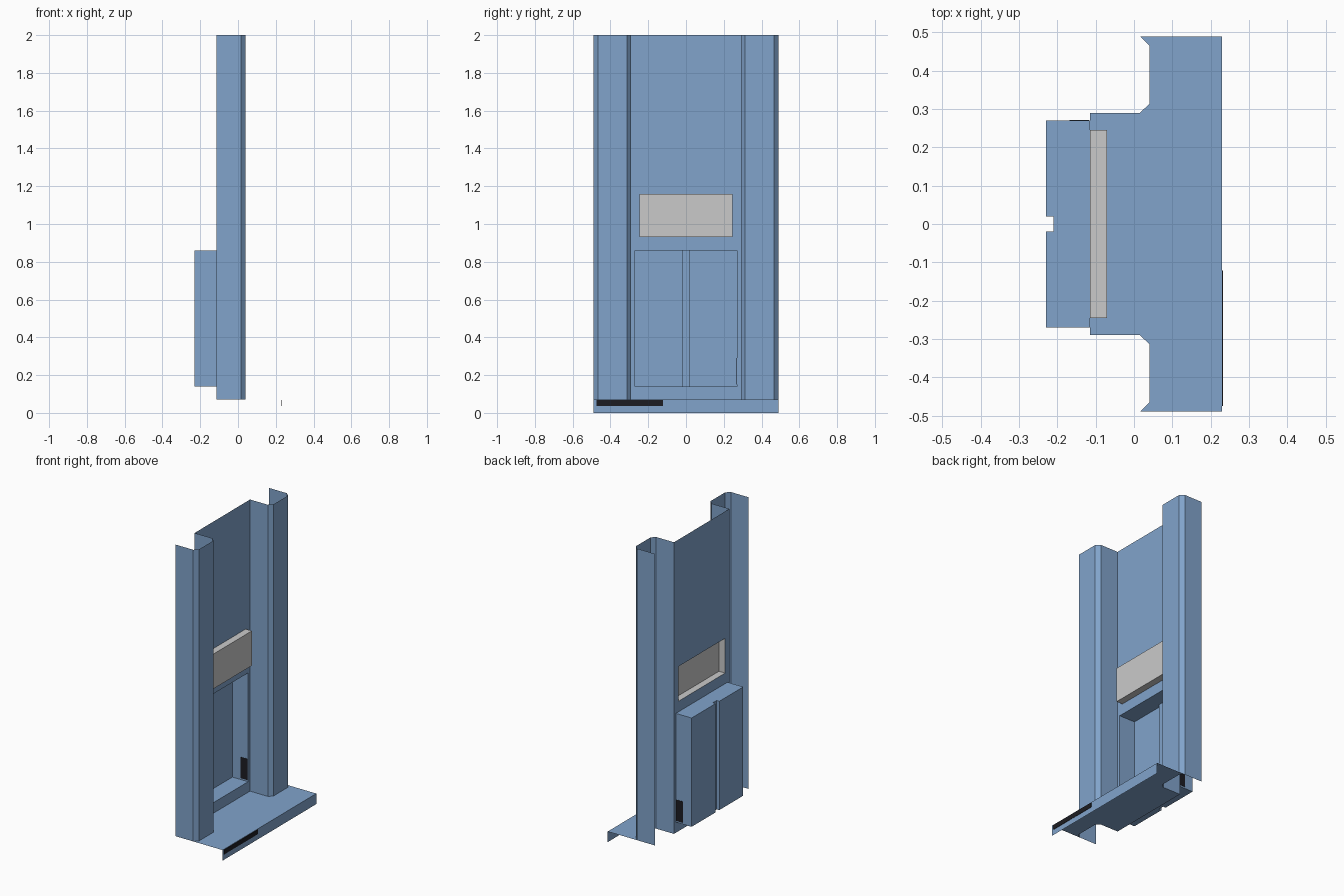
import bpy, bmesh

if "Cube" in bpy.data.objects:
    bpy.data.objects.remove(bpy.data.objects["Cube"])


def material(name, rgb):
    m = bpy.data.materials.new(name)
    m.diffuse_color = (*rgb, 1)
    m.use_nodes = True
    m.node_tree.nodes["Principled BSDF"].inputs["Base Color"].default_value = m.diffuse_color
    return m


BLUE = material("panel blue", (0.22, 0.37, 0.60))
GREY = material("light grey", (0.59, 0.59, 0.59))
BLACK = material("near black", (0.012, 0.012, 0.016))


def finish(name, bm, mat):
    bmesh.ops.remove_doubles(bm, verts=bm.verts, dist=1e-5)
    me = bpy.data.meshes.new(name)
    bm.to_mesh(me)
    bm.free()
    me.materials.append(mat)
    ob = bpy.data.objects.new(name, me)
    bpy.context.collection.objects.link(ob)
    return ob


def face(bm, pts):
    return bm.faces.new([bm.verts.new(p) for p in pts])


def sheet(name, path, z0, z1, mat, caps=False):
    """Thin sheet: an open xy path raised from z0 to z1, optionally capped."""
    bm = bmesh.new()
    for (xa, ya), (xb, yb) in zip(path, path[1:]):
        face(bm, [(xa, ya, z0), (xb, yb, z0), (xb, yb, z1), (xa, ya, z1)])
    if caps:
        face(bm, [(x, y, z1) for x, y in path])
        face(bm, [(x, y, z0) for x, y in reversed(path)])
    return finish(name, bm, mat)


def plate(name, lo, hi, mat):
    bm = bmesh.new()
    bmesh.ops.create_cube(bm, size=1)
    for v in bm.verts:
        v.co = [(a + b) / 2 + c * (b - a) for a, b, c in zip(lo, hi, v.co)]
    return finish(name, bm, mat)


FLOOR, TOP, BACK, FRONT = 0.07, 2.0, -0.115, 0.23

# Side pillars: folded sheet with chamfered corners, open at the back
half = [(BACK, 0.29), (0.015, 0.29), (0.04, 0.313), (0.04, 0.466), (0.015, 0.49)]
for side, s in (("left", -1), ("right", 1)):
    path = [(x, s * y) for x, y in half + [(BACK, 0.49)]]
    sheet(side + "_pillar", path if s > 0 else path[::-1], FLOOR, TOP, BLUE)

# Back wall with openings for the niche and the raised window box
bm = bmesh.new()
ys = [-0.29, -0.27, -0.245, 0.245, 0.27, 0.29]
zs = [FLOOR, 0.14, 0.86, 0.93, 1.16, TOP]
for i in range(5):
    for j in range(5):
        if (j == 1 and 1 <= i <= 3) or (j == 3 and i == 2):
            continue
        face(bm, [(BACK, ys[i], zs[j]), (BACK, ys[i + 1], zs[j]),
                  (BACK, ys[i + 1], zs[j + 1]), (BACK, ys[i], zs[j + 1])])
bmesh.ops.remove_doubles(bm, verts=bm.verts, dist=1e-5)
bmesh.ops.dissolve_limit(bm, angle_limit=0.01, verts=bm.verts, edges=bm.edges)
finish("back_wall", bm, BLUE)

# Floor plate following the wall profile, with a front skirt
bm = bmesh.new()
outline = half + [(FRONT, 0.49)]
face(bm, [(x, -y, FLOOR) for x, y in outline] +
     [(x, y, FLOOR) for x, y in reversed(outline)])
face(bm, [(FRONT, -0.49, 0), (FRONT, 0.49, 0),
          (FRONT, 0.49, FLOOR), (FRONT, -0.49, FLOOR)])
finish("floor_and_skirt", bm, BLUE)

# Recessed niche with a central rib
niche = [(BACK, 0.27), (-0.23, 0.27), (-0.23, 0.02), (-0.21, 0.02)]
sheet("niche", [(x, -y) for x, y in niche] + niche[::-1], 0.14, 0.86, BLUE, True)

# Raised grey window box, open at the back
sheet("window_box", [(BACK, -0.245), (-0.07, -0.245), (-0.07, 0.245), (BACK, 0.245)],
      0.93, 1.16, GREY, True)

# Dark marking plates on the skirt and on the niche side
plate("skirt_plate", (0.229, -0.475, 0.036), (0.232, -0.122, 0.067), BLACK)
plate("niche_plate", (-0.168, 0.268, 0.15), (-0.118, 0.272, 0.29), BLACK)
